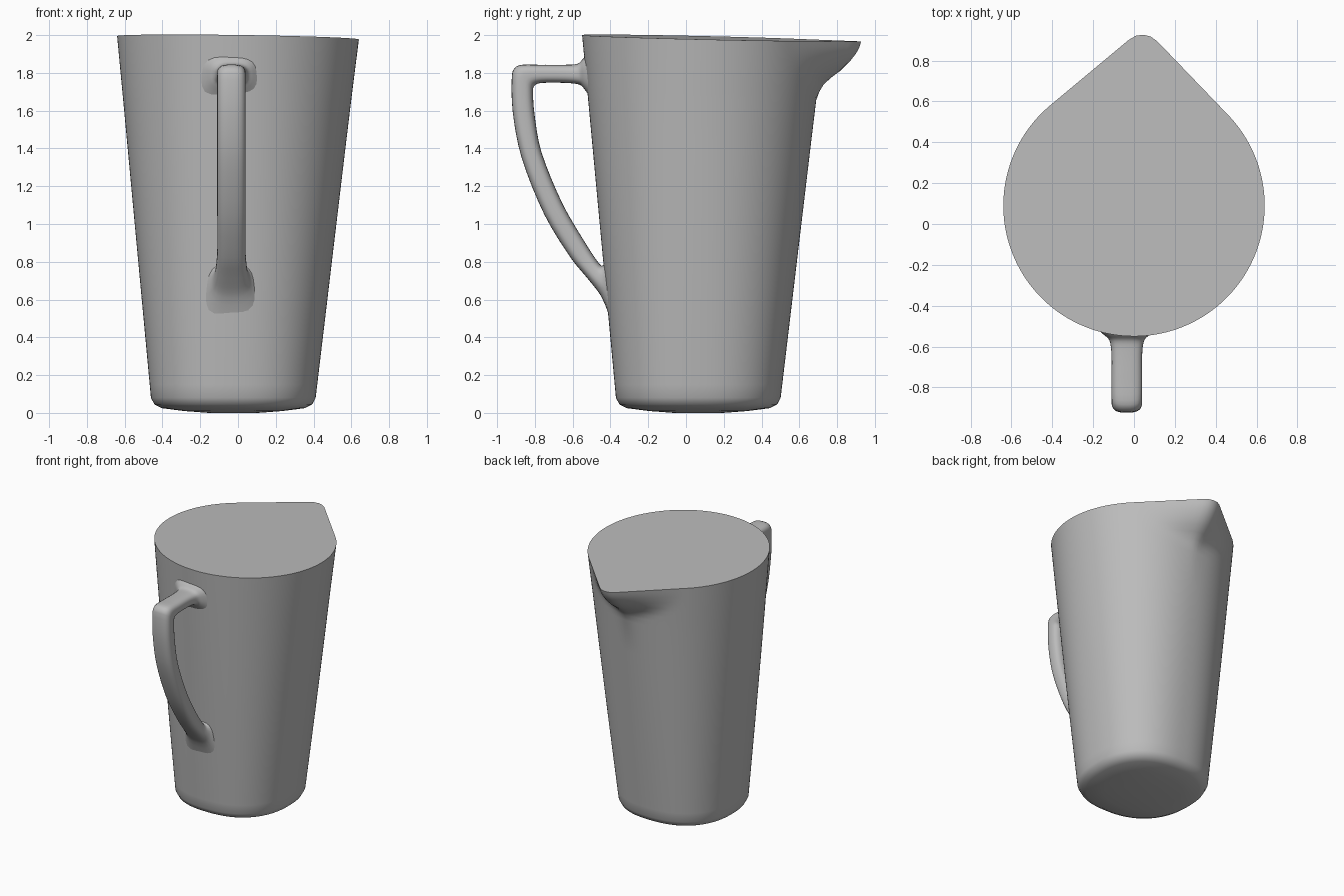
import bpy, bmesh
from math import sin, cos, acos, atan2, sqrt, pi
from mathutils import Vector

cube = bpy.data.objects.get("Cube")
if cube:
    bpy.data.objects.remove(cube)

grey = bpy.data.materials.new("plain grey")
grey.use_nodes = True
colour = (0.5, 0.5, 0.5, 1)
grey.diffuse_color = colour
grey.node_tree.nodes["Principled BSDF"].inputs["Base Color"].default_value = colour


def loft(name, rings, angle):
    """Skin a list of closed rings, cap both ends and shade smooth."""
    bm = bmesh.new()
    loops = [[bm.verts.new(p) for p in ring] for ring in rings]
    for a, b in zip(loops, loops[1:]):
        for i in range(len(a)):
            j = (i + 1) % len(a)
            bm.faces.new((a[i], a[j], b[j], b[i]))
    bm.faces.new(loops[0])
    bm.faces.new(loops[-1])
    bmesh.ops.recalc_face_normals(bm, faces=bm.faces)
    mesh = bpy.data.meshes.new(name)
    bm.to_mesh(mesh)
    bm.free()
    mesh.materials.append(grey)
    obj = bpy.data.objects.new(name, mesh)
    bpy.context.collection.objects.link(obj)
    bpy.ops.object.select_all(action='DESELECT')
    obj.select_set(True)
    bpy.context.view_layer.objects.active = obj
    bpy.ops.object.shade_smooth_by_angle(angle=angle)
    return obj


def spout_radius(a, radius, reach, tip=0.1):
    """Polar outline of a circle hulled with a small spout-tip circle."""
    a = abs(a)
    d = reach - tip
    if d <= radius - tip:
        return radius
    touch = acos((radius - tip) / d)
    if a > touch:
        return radius
    if a < atan2(tip * sin(touch), d + tip * cos(touch)):
        return d * cos(a) + sqrt(tip * tip - (d * sin(a)) ** 2)
    return radius / cos(a - touch)


def body_ring(z, inset=1.0, spout=0.0, count=144):
    """One level of the tapered jug; spout is how far the lip reaches out."""
    t = max(0, (z - 0.07) / 1.93)
    radius = (0.435 + 0.205 * t) * inset
    cx, cy = -0.025 + 0.025 * t, 0.065 + 0.025 * t
    power = 2.35 - 0.35 * t
    lean = 0.055
    ring = []
    for i in range(count):
        a = 2 * pi * i / count - pi
        r = spout_radius(a, radius, radius + spout)
        d = a + lean
        r /= (abs(sin(d)) ** power + abs(cos(d)) ** power) ** (1 / power)
        x, y = cx + r * sin(d), cy + r * cos(d)
        # the rim slopes gently down towards the spout
        slope = max(0, (z - 1.6) / 0.4)
        ring.append((x, y, z - slope * (0.012 + 0.014 * x + 0.023 * y)))
    return ring


# Jug body: rounded base, straight taper, pouring lip, flat top
base = [(0, 0.3), (0.01, 0.6), (0.025, 0.87), (0.045, 0.96), (0.08, 1)]
lip = [(1.66, 0), (1.71, 0.012), (1.75, 0.03), (1.79, 0.065), (1.83, 0.11),
       (1.88, 0.15), (1.93, 0.18), (1.97, 0.194), (2, 0.198)]
rings = [body_ring(z, inset) for z, inset in base]
rings += [body_ring(0.15 + 0.25 * i) for i in range(6)]
rings += [body_ring(z, 1, spout) for z, spout in lip]
loft("jug_body", rings, 0.7)

# Handle stations: outer y, outer z, inner y, inner z, width
stations = [Vector(s) for s in (
    (-0.5, 1.92, -0.5, 1.66, 0.32),
    (-0.545, 1.875, -0.535, 1.71, 0.23),
    (-0.575, 1.848, -0.565, 1.738, 0.17),
    (-0.64, 1.843, -0.64, 1.747, 0.15),
    (-0.78, 1.843, -0.76, 1.747, 0.15),
    (-0.885, 1.84, -0.8, 1.735, 0.15),
    (-0.92, 1.8, -0.81, 1.71, 0.15),
    (-0.918, 1.6, -0.802, 1.58, 0.15),
    (-0.87, 1.35, -0.765, 1.38, 0.15),
    (-0.75, 1.05, -0.655, 1.11, 0.15),
    (-0.61, 0.82, -0.53, 0.895, 0.15),
    (-0.52, 0.71, -0.455, 0.785, 0.17),
    (-0.445, 0.61, -0.43, 0.79, 0.21),
    (-0.385, 0.45, -0.4, 0.82, 0.3))]


def handle_ring(s, count=28):
    """Rounded-rectangle section between the outer and inner edges."""
    outer, inner = Vector((-0.035, s[0], s[1])), Vector((-0.035, s[2], s[3]))
    mid, half = (outer + inner) / 2, (outer - inner) / 2
    side = Vector((s[4] / 2, 0, 0))
    ring = []
    for i in range(count):
        a = 2 * pi * i / count
        k = (abs(cos(a)) ** 3 + abs(sin(a)) ** 3) ** (-1 / 3)
        ring.append(mid + side * cos(a) * k + half * sin(a) * k)
    return ring


# Handle: smooth curve through the stations, flared into the body
rings = []
steps = 4
last = len(stations) - 1
for i in range(last):
    p, q = stations[i], stations[i + 1]
    m = (q - stations[max(i - 1, 0)]) / 2
    n = (stations[min(i + 2, last)] - p) / 2
    # limit tangents so uneven spacing cannot overshoot
    m *= min(1, (q - p).length / m.length)
    n *= min(1, (q - p).length / n.length)
    for k in range(steps):
        t = k / steps
        h = t * t * (3 - 2 * t)
        s = p * (1 - h) + q * h + m * (t * (1 - t) ** 2) - n * (t * t * (1 - t))
        rings.append(handle_ring(s))
rings.append(handle_ring(stations[-1]))
loft("handle", rings, 1.0)
